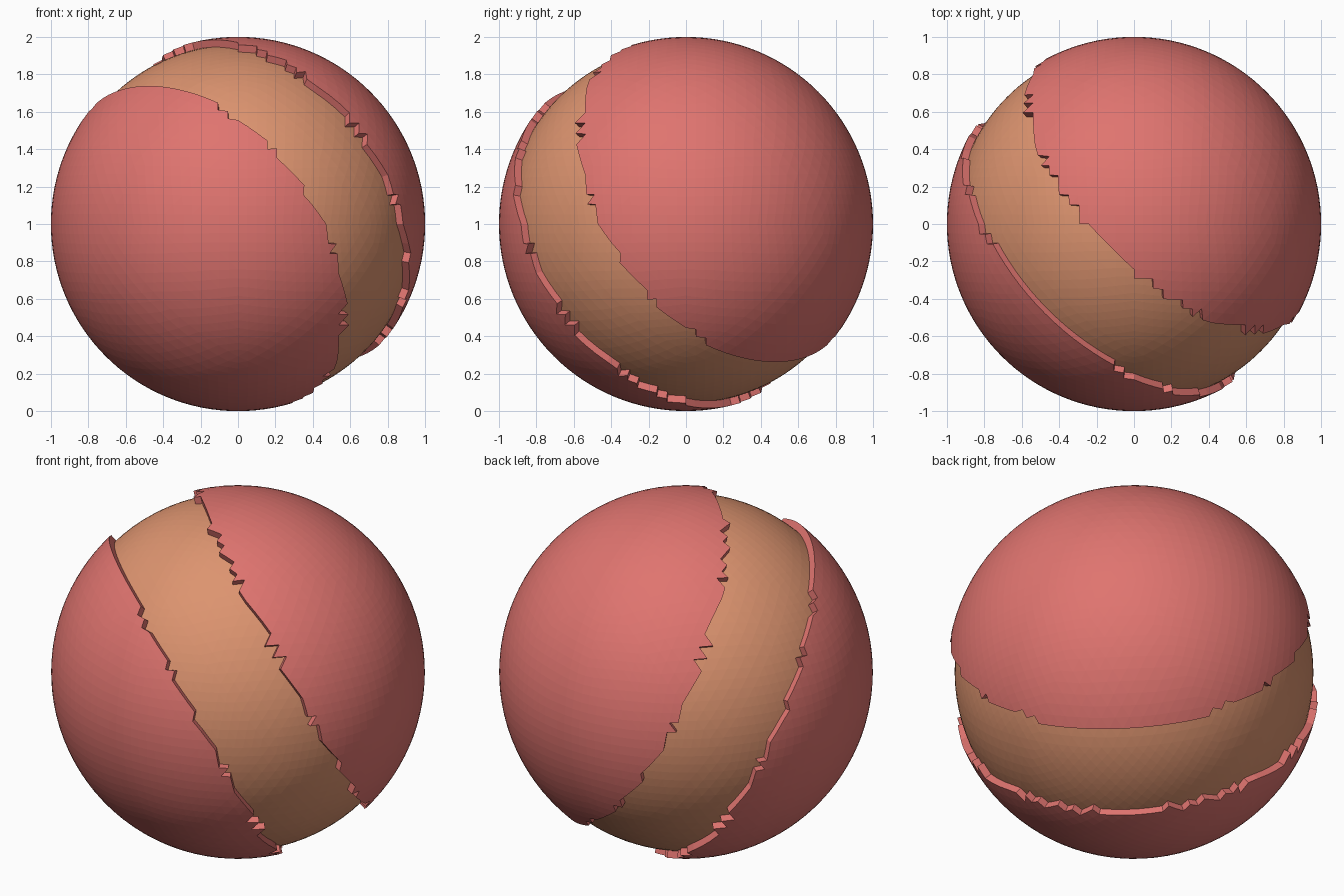
import bpy, bmesh
from mathutils import Vector

if "Cube" in bpy.data.objects:
    bpy.data.objects.remove(bpy.data.objects["Cube"])

AXIS = Vector((0.632, 0.632, 0.447)).normalized()  # direction through both shell caps
HALF = 0.275                                       # half width of the groove
INNER = 0.96                                       # radius of the sunken band
CENTRE = Vector((0, 0, 1))


def material(name, rgb):
    m = bpy.data.materials.new(name)
    m.diffuse_color = (*rgb, 1)
    m.use_nodes = True
    m.node_tree.nodes["Principled BSDF"].inputs["Base Color"].default_value = m.diffuse_color
    return m


def faceted_sphere():
    # octahedron subdivided into an even triangular sphere
    bm = bmesh.new()
    for i in range(3):
        for s in (-1, 1):
            co = Vector((0, 0, 0))
            co[i] = s
            bm.verts.new(co)
    bmesh.ops.convex_hull(bm, input=bm.verts[:])
    for _ in range(5):
        bmesh.ops.subdivide_edges(bm, edges=bm.edges[:], cuts=1, use_grid_fill=True)
        for v in bm.verts:
            v.co.normalize()
    bmesh.ops.recalc_face_normals(bm, faces=bm.faces[:])
    return bm


def sphere_part(name, mat, keep, radius=1.0, rim=None):
    # keep whole triangles by their height along the axis, so edges are jagged
    bm = faceted_sphere()
    drop = [f for f in bm.faces
            if not keep(f.calc_center_median().normalized().dot(AXIS))]
    bmesh.ops.delete(bm, geom=drop, context='FACES')
    for v in bm.verts:
        v.co *= radius
    if rim:
        # thickness wall of the shell
        edges = [e for e in bm.edges if e.is_boundary]
        new = bmesh.ops.extrude_edge_only(bm, edges=edges)['geom']
        for v in new:
            if isinstance(v, bmesh.types.BMVert):
                v.co *= rim
    bmesh.ops.translate(bm, verts=bm.verts[:], vec=CENTRE)
    me = bpy.data.meshes.new(name)
    bm.to_mesh(me)
    bm.free()
    me.materials.append(mat)
    ob = bpy.data.objects.new(name, me)
    bpy.context.collection.objects.link(ob)
    return ob


red = material("coral_red", (0.74, 0.175, 0.16))
tan = material("sandy_orange", (0.72, 0.295, 0.16))

# two outer shell caps and the sunken band between them
sphere_part("upper_cap", red, lambda h: h > HALF, rim=0.95)
sphere_part("lower_cap", red, lambda h: h < -HALF, rim=0.95)
sphere_part("inner_band", tan, lambda h: abs(h) < HALF + 0.12, radius=INNER)
